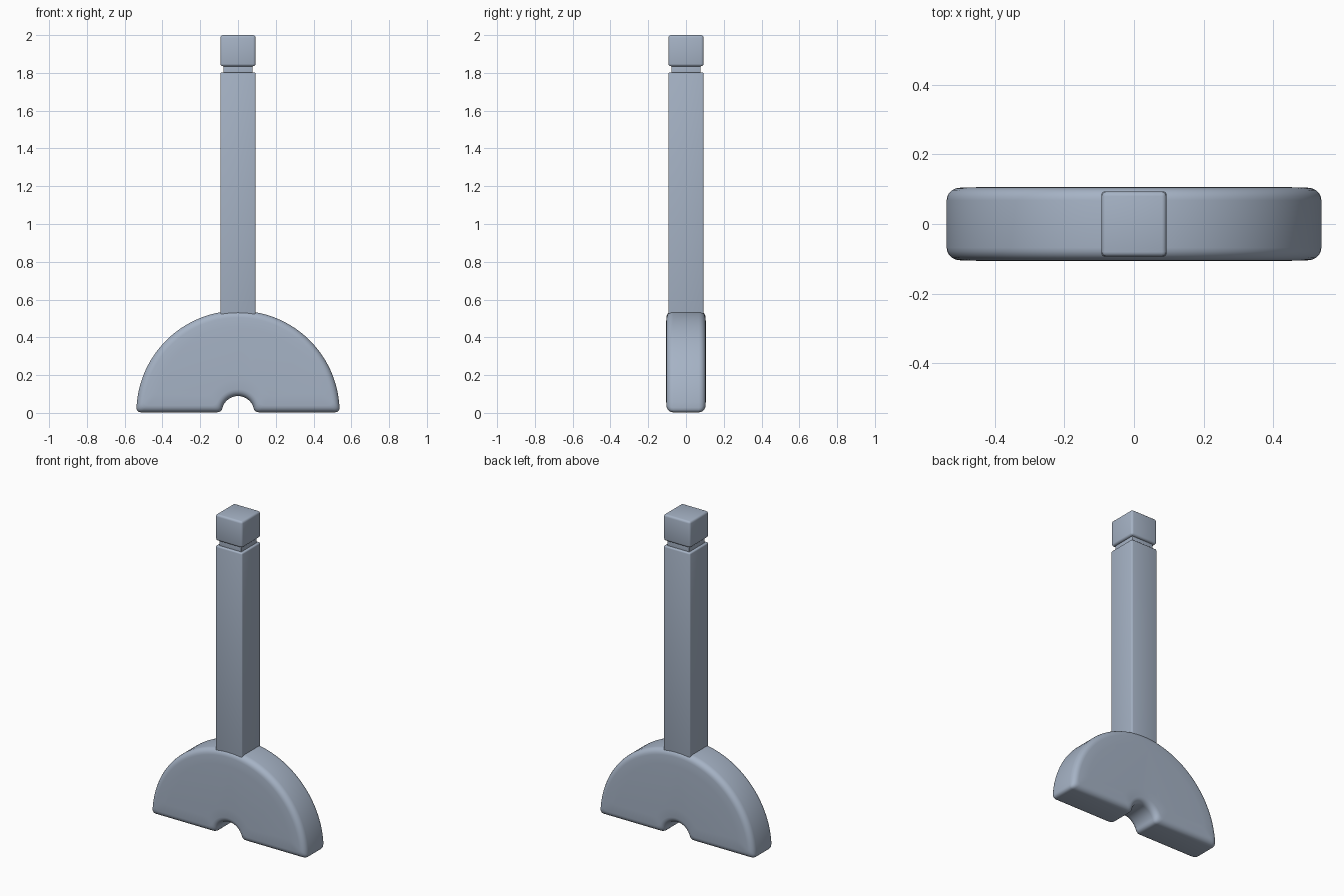
import bpy, bmesh
from math import sin, cos, asin, pi, sqrt

if "Cube" in bpy.data.objects:
    bpy.data.objects.remove(bpy.data.objects["Cube"])

R_OUT, R_IN = 0.538, 0.086      # half-disc and notch radii
HALF_Y, EDGE, CORNER = 0.106, 0.036, 0.025

# Blue-grey finish shared by all parts
steel = bpy.data.materials.new("blue_grey")
steel.diffuse_color = (0.38, 0.45, 0.56, 1)
steel.use_nodes = True
steel.node_tree.nodes["Principled BSDF"].inputs["Base Color"].default_value = steel.diffuse_color


def finish(name, bm):
    bmesh.ops.recalc_face_normals(bm, faces=bm.faces)
    me = bpy.data.meshes.new(name)
    bm.to_mesh(me)
    bm.free()
    me.materials.append(steel)
    ob = bpy.data.objects.new(name, me)
    bpy.context.collection.objects.link(ob)
    bpy.ops.object.select_all(action='DESELECT')
    ob.select_set(True)
    bpy.context.view_layer.objects.active = ob
    bpy.ops.object.shade_smooth_by_angle()
    return ob


def corner(a, ctrl, b, n=4):
    # interior points of a soft corner from a to b
    for i in range(1, n):
        t = i / n
        yield tuple((1-t)**2*p + 2*t*(1-t)*c + t*t*q for p, c, q in zip(a, ctrl, b))


def outline(d):
    # notched half-disc outline, inset by d
    ro, ri = R_OUT - d, R_IN + d
    a_in, a_out = asin((d + CORNER) / ri), asin((d + CORNER) / ro)
    half = []
    for i in range(11):             # notch, from its top to the floor
        a = pi/2 + (a_in - pi/2) * i / 10
        half.append((ri*cos(a), ri*sin(a)))
    xi, xo = sqrt(ri*ri - d*d), sqrt(ro*ro - d*d)
    foot_in, foot_out = (xi + CORNER, d), (xo - CORNER, d)
    half += list(corner(half[-1], (xi, d), foot_in)) + [foot_in, foot_out]
    rim = (ro*cos(a_out), ro*sin(a_out))
    half += corner(foot_out, (xo, d), rim)
    for i in range(29):             # outer rim, from the floor to its top
        a = a_out + (pi/2 - a_out) * i / 28
        half.append((ro*cos(a), ro*sin(a)))
    return half + [(-x, z) for x, z in half[-2:0:-1]]


# Half-disc base: inset outlines lofted front to back with rounded edges
side = [(0.09, HALF_Y)]
for k in range(6):
    t = k / 5 * pi / 2
    side.append((EDGE*(1 - sin(t)), HALF_Y - 0.002 - EDGE*(1 - cos(t))))
section = [(d, -y) for d, y in side] + side[::-1]
bm = bmesh.new()
rings = [[bm.verts.new((x, y, z + 0.003)) for x, z in outline(d)] for d, y in section]
for r0, r1 in zip(rings, rings[1:]):
    n = len(r0)
    for i in range(n):
        j = (i + 1) % n
        bm.faces.new((r0[i], r0[j], r1[j], r1[i]))
bm.faces.new(rings[0])
bm.faces.new(rings[-1])
finish("half_disc_base", bm)


def block(name, half, z0, z1, bevel):
    bm = bmesh.new()
    bmesh.ops.create_cube(bm, size=1)
    for v in bm.verts:
        v.co = (v.co.x*2*half, v.co.y*2*half, z0 + (v.co.z + 0.5)*(z1 - z0))
    bmesh.ops.bevel(bm, geom=bm.edges[:], offset=bevel, segments=3,
                    profile=0.5, affect='EDGES')
    finish(name, bm)


# Square post, recessed neck and cap
block("post", 0.093, 0.48, 1.803, 0.008)
block("neck", 0.077, 1.78, 1.86, 0.004)
block("cap", 0.093, 1.835, 2.0, 0.013)
